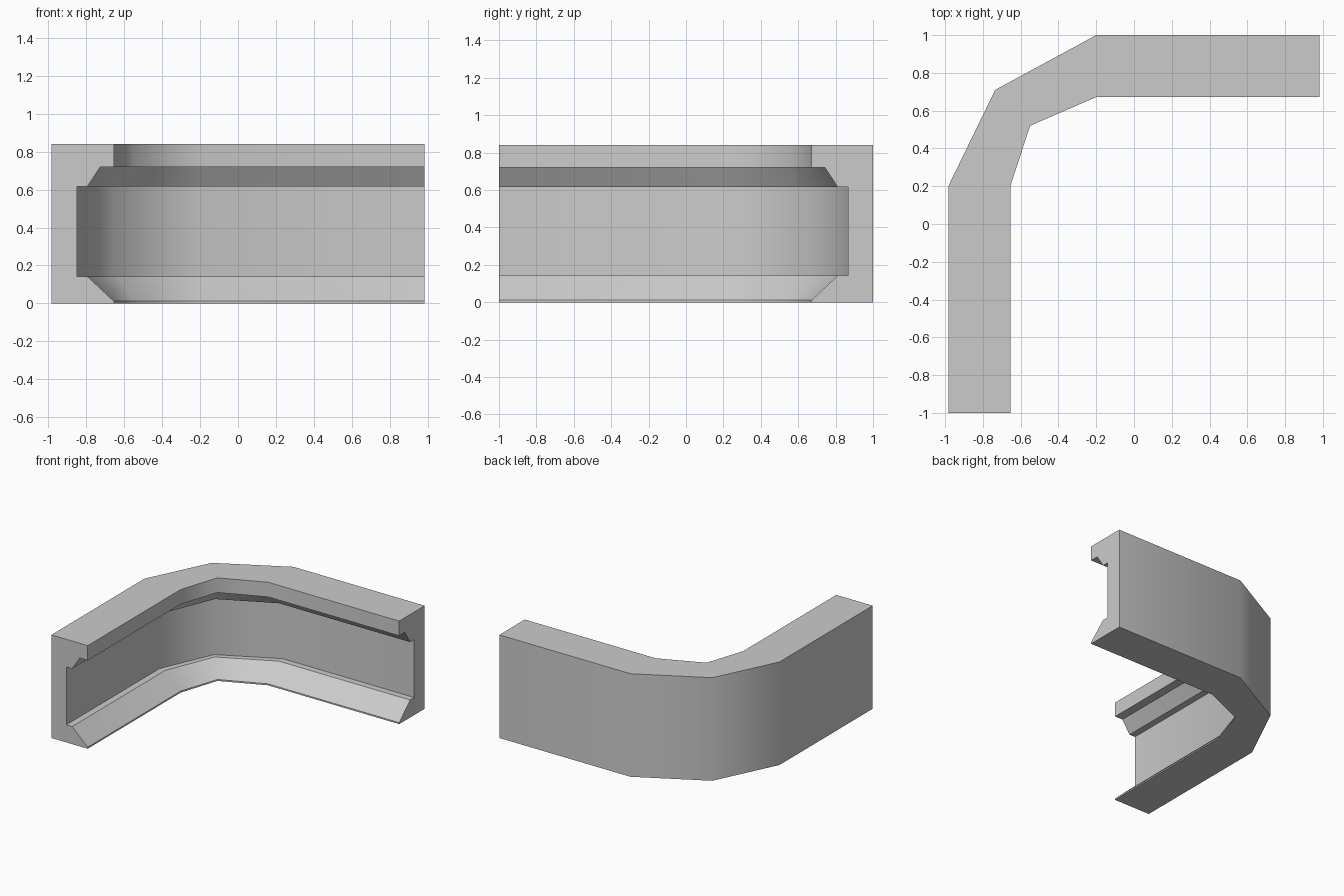
import bpy, bmesh
from mathutils import Vector

if "Cube" in bpy.data.objects:
    bpy.data.objects.remove(bpy.data.objects["Cube"])

# Path stations: outer and inner plan points of the curved wall
OUTER = [(-0.983, -1), (-0.983, 0.2), (-0.735, 0.71), (-0.2, 1), (0.983, 1)]
INNER = [(-0.655, -1), (-0.655, 0.2), (-0.55, 0.52), (-0.2, 0.672), (0.983, 0.672)]

# Cross-section: depth from the outer face (0..1) and height
W = 0.328
PROFILE = [(0, 0), (1, 0), (1, 0.012), (0.188 / W, 0.143), (0.135 / W, 0.143),
           (0.135 / W, 0.615), (0.188 / W, 0.615), (0.257 / W, 0.72),
           (1, 0.72), (1, 0.84), (0, 0.84)]

bm = bmesh.new()
rings = []
for o, i in zip(OUTER, INNER):
    ring = []
    for t, z in PROFILE:
        p = Vector(o).lerp(Vector(i), t)
        ring.append(bm.verts.new((p.x, p.y, z)))
    rings.append(ring)

# Side strips between neighbouring sections
n = len(PROFILE)
for a, b in zip(rings, rings[1:]):
    for k in range(n):
        m = (k + 1) % n
        bm.faces.new((a[k], a[m], b[m], b[k])).smooth = True

# Lengthwise edges stay crisp; the bend itself is smooth
for a, b in zip(rings, rings[1:]):
    for k in range(n):
        bm.edges.get((a[k], b[k])).smooth = False

# End caps
for ring in (rings[0], rings[-1]):
    bm.faces.new(ring)
    for k in range(n):
        bm.edges.get((ring[k], ring[(k + 1) % n])).smooth = False

bmesh.ops.recalc_face_normals(bm, faces=bm.faces)
mesh = bpy.data.meshes.new("corner_channel_wall")
bm.to_mesh(mesh)
bm.free()
wall = bpy.data.objects.new("corner_channel_wall", mesh)
bpy.context.collection.objects.link(wall)
